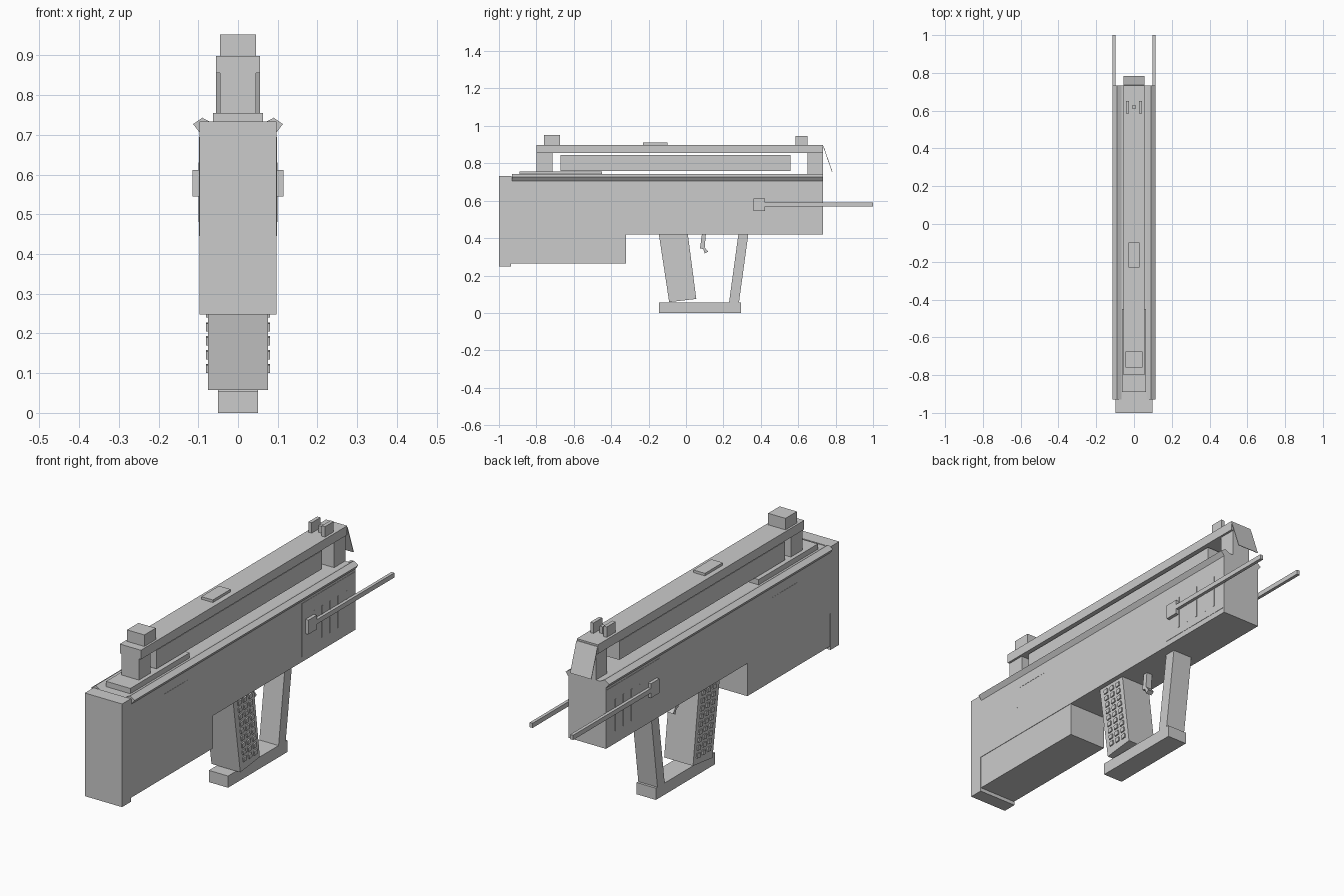
import bpy, bmesh

grey = bpy.data.materials.new("light_grey")
grey.diffuse_color = (0.6, 0.6, 0.6, 1)


def prism(name, profile, lo, hi, axis="x"):
    """Extrude a 2D profile: (y, z) along x, or (x, z) along y."""
    bm = bmesh.new()

    def place(p, t):
        return (t, p[0], p[1]) if axis == "x" else (p[0], t, p[1])

    a = [bm.verts.new(place(p, lo)) for p in profile]
    b = [bm.verts.new(place(p, hi)) for p in profile]
    n = len(profile)
    bm.faces.new(a)
    bm.faces.new(b)
    for i in range(n):
        bm.faces.new((a[i], a[(i + 1) % n], b[(i + 1) % n], b[i]))
    bmesh.ops.recalc_face_normals(bm, faces=bm.faces)
    me = bpy.data.meshes.new(name)
    bm.to_mesh(me)
    bm.free()
    me.materials.append(grey)
    ob = bpy.data.objects.new(name, me)
    bpy.context.collection.objects.link(ob)
    return ob


def box(name, x0, x1, y0, y1, z0, z1):
    return prism(name, [(y0, z0), (y1, z0), (y1, z1), (y0, z1)], x0, x1)


def both_sides(ob):
    """Mirror a right-hand part across x = 0."""
    m = ob.modifiers.new("mirror", "MIRROR")
    m.use_axis[0] = True
    return ob


# Main body and stock
box("receiver", -0.097, 0.097, -0.935, 0.733, 0.42, 0.73)
box("lower_stock", -0.095, 0.095, -0.935, -0.32, 0.265, 0.42)
box("butt_plate", -0.097, 0.097, -1.0, -0.935, 0.248, 0.733)
box("rear_deck_plate", -0.063, 0.063, -0.89, -0.45, 0.73, 0.755)

# Angled rails along the top edges
both_sides(prism("edge_rail", [(0.097, 0.706), (0.113, 0.727), (0.09, 0.743), (0.062, 0.728)],
                 -0.93, 0.733, "y"))

# Carry rail, posts and inner barrel housing
box("top_bar", -0.055, 0.055, -0.8, 0.733, 0.855, 0.898)
box("rear_post", -0.045, 0.045, -0.8, -0.715, 0.73, 0.855)
box("front_post", -0.045, 0.045, 0.65, 0.733, 0.73, 0.855)
box("barrel_housing", -0.045, 0.045, -0.67, 0.56, 0.758, 0.845)
prism("muzzle_flap", [(0.733, 0.89), (0.736, 0.89), (0.783, 0.755), (0.78, 0.755)], -0.055, 0.055)

# Sights and top button
box("rear_sight", -0.045, 0.045, -0.76, -0.675, 0.898, 0.952)
both_sides(box("front_sight_prong", 0.026, 0.043, 0.585, 0.65, 0.898, 0.947))
box("front_sight_pin", -0.008, 0.008, 0.608, 0.63, 0.898, 0.93)
box("top_button", -0.03, 0.03, -0.23, -0.098, 0.898, 0.91)

# Pistol grip with rows of studs on both sides
prism("grip", [(-0.145, 0.42), (0.01, 0.42), (0.055, 0.075), (-0.09, 0.058)], -0.075, 0.075)
for row in range(9):
    z = 0.1 + row * 0.035
    lean = (0.42 - z) * 0.14
    for col in range(3):
        y = -0.115 + lean + col * 0.04
        both_sides(prism("grip_stud", [(y, z), (y + 0.022, z + 0.003),
                                       (y + 0.019, z + 0.023), (y - 0.003, z + 0.02)],
                         0.074, 0.081))

# Trigger and guard
prism("guard_strut", [(0.28, 0.42), (0.333, 0.42), (0.283, 0.055), (0.23, 0.055)], -0.05, 0.05)
box("guard_base", -0.05, 0.05, -0.145, 0.295, 0.0, 0.055)
prism("trigger", [(0.085, 0.42), (0.106, 0.42), (0.1, 0.35), (0.118, 0.328),
                  (0.1, 0.318), (0.092, 0.342), (0.075, 0.345)], -0.015, 0.015)

# Side rods with square knobs
both_sides(box("side_rod", 0.098, 0.113, 0.42, 1.0, 0.568, 0.59))
both_sides(box("rod_knob", 0.096, 0.114, 0.36, 0.423, 0.545, 0.612))

# Thin side panels, ribs and corner trim
both_sides(box("side_panel", 0.096, 0.0985, 0.335, 0.73, 0.445, 0.695))
for i in range(5):
    y = 0.42 + i * 0.06
    both_sides(box("panel_rib", 0.098, 0.1, y, y + 0.008, 0.48, 0.63))
both_sides(box("trim_upright", 0.096, 0.098, -0.685, -0.679, 0.56, 0.66))
both_sides(box("trim_bar", 0.096, 0.098, -0.685, -0.5, 0.655, 0.66))
